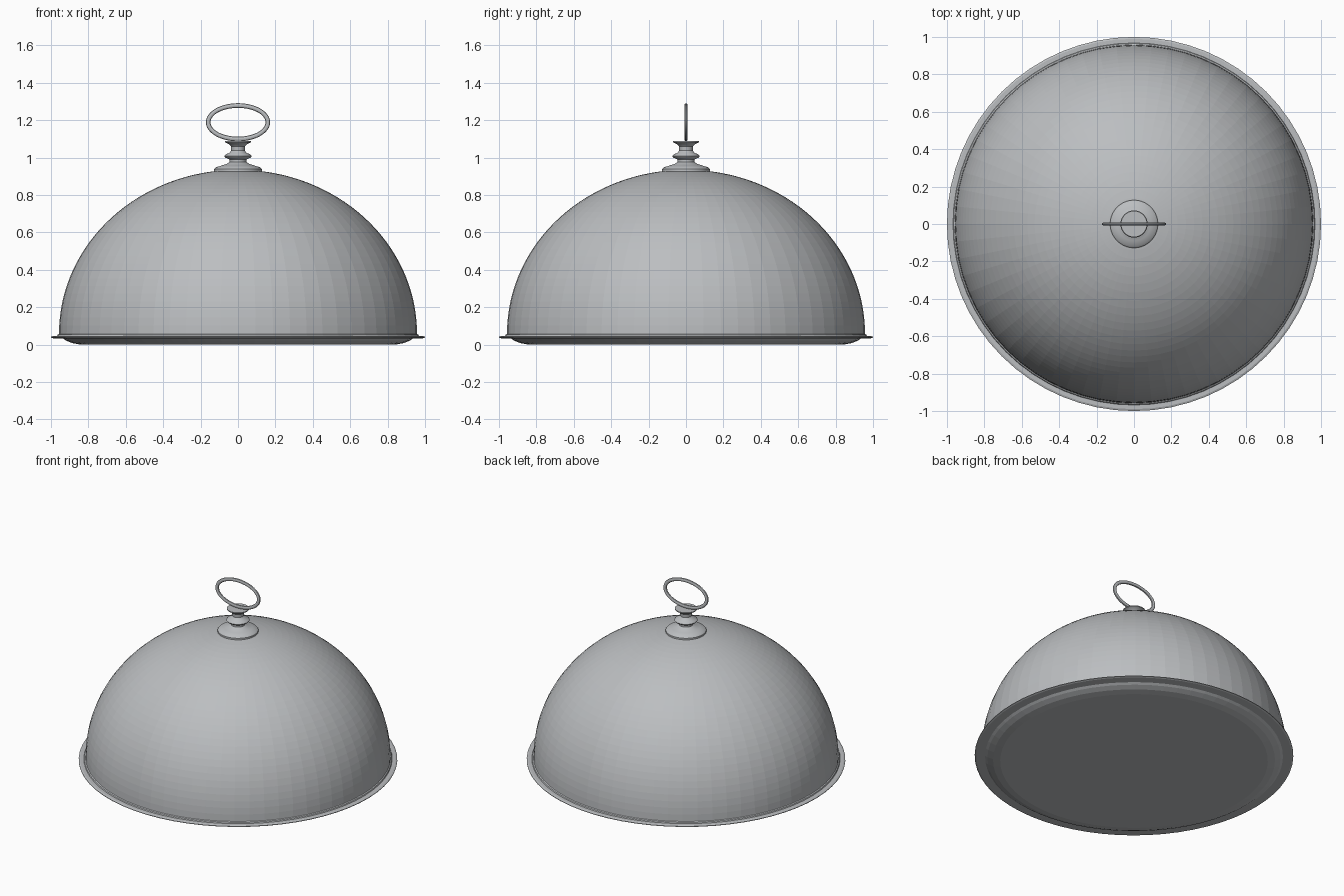
import bpy, bmesh, math

if "Cube" in bpy.data.objects:
    bpy.data.objects.remove(bpy.data.objects["Cube"])

SEGMENTS = 64


def material(name, rgb):
    m = bpy.data.materials.new(name)
    m.diffuse_color = (*rgb, 1)
    m.use_nodes = True
    m.node_tree.nodes["Principled BSDF"].inputs["Base Color"].default_value = m.diffuse_color
    return m


silver = material("silver", (0.50, 0.515, 0.53))


def finish(name, bm, smooth=False):
    bmesh.ops.recalc_face_normals(bm, faces=bm.faces)
    mesh = bpy.data.meshes.new(name)
    bm.to_mesh(mesh)
    bm.free()
    mesh.materials.append(silver)
    ob = bpy.data.objects.new(name, mesh)
    bpy.context.collection.objects.link(ob)
    if smooth:
        bpy.ops.object.select_all(action='DESELECT')
        ob.select_set(True)
        bpy.context.view_layer.objects.active = ob
        bpy.ops.object.shade_smooth_by_angle(angle=math.radians(35))
    return ob


def lathe(name, profile, segments=SEGMENTS, smooth=False):
    """Spin a (radius, height) profile around the z axis."""
    bm = bmesh.new()
    verts = [bm.verts.new((r, 0, z)) for r, z in profile]
    edges = [bm.edges.new(pair) for pair in zip(verts, verts[1:])]
    bmesh.ops.spin(bm, geom=verts + edges, cent=(0, 0, 0), axis=(0, 0, 1),
                   angle=math.tau, steps=segments, use_duplicate=False)
    bmesh.ops.remove_doubles(bm, verts=bm.verts, dist=0.0005)
    return finish(name, bm, smooth)


# Serving plate: flat floor, curved shoulder and thin rim
lathe("plate", [(0, 0), (0.84, 0), (0.885, 0.008), (0.92, 0.022), (0.935, 0.032),
                (0.99, 0.034), (1.0, 0.038), (1.0, 0.042), (0.99, 0.046),
                (0.93, 0.046), (0.90, 0.03), (0.84, 0.014), (0, 0.014)])

# Dome cover with a small lip where it meets the plate
dome = [(0.968, 0.046), (0.965, 0.053), (0.958, 0.057)]
dome += [(0.957 * math.cos(a), 0.06 + 0.875 * math.sin(a))
         for a in (math.pi / 2 * i / 32 for i in range(33))]
lathe("dome", dome)

# Turned finial on top of the dome
lathe("finial", [(0, 0.925), (0.128, 0.925), (0.128, 0.938), (0.118, 0.948),
                 (0.09, 0.957), (0.06, 0.967), (0.045, 0.977), (0.045, 0.99),
                 (0.068, 1.0), (0.073, 1.008), (0.066, 1.017), (0.045, 1.026),
                 (0.036, 1.038), (0.038, 1.06), (0.05, 1.073), (0.07, 1.082),
                 (0.07, 1.088), (0, 1.088)], 40, True)

# Oval ring handle with a flattened round section
bm = bmesh.new()
N, M = 48, 10
rings = []
for i in range(N):
    a = math.tau * i / N
    ring = []
    for j in range(M):
        b = math.tau * j / M
        off = 0.0125 * math.cos(b)
        ring.append(bm.verts.new(((0.1595 + off) * math.cos(a),
                                  0.009 * math.sin(b),
                                  1.189 + (0.0895 + off) * math.sin(a))))
    rings.append(ring)
for i in range(N):
    p, q = rings[i], rings[(i + 1) % N]
    for j in range(M):
        k = (j + 1) % M
        bm.faces.new((p[j], q[j], q[k], p[k]))
finish("ring_handle", bm, True)
